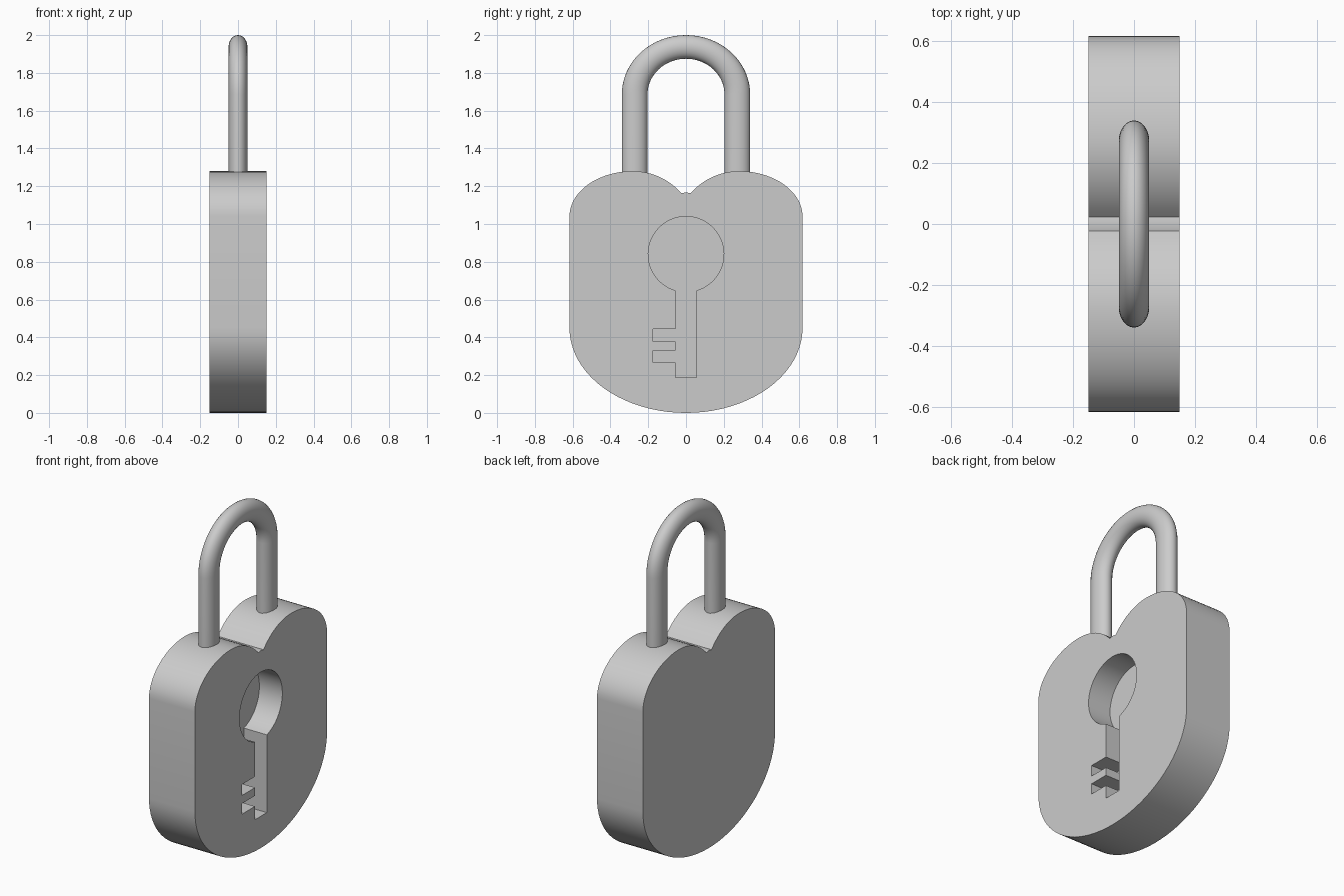
import bpy, bmesh, math
from math import sin, cos, pi, radians

cube = bpy.data.objects.get("Cube")
if cube:
    bpy.data.objects.remove(cube)

steel = bpy.data.materials.new("plain_grey")
steel.use_nodes = True
grey = (0.6, 0.6, 0.6, 1)
steel.diffuse_color = grey
steel.node_tree.nodes["Principled BSDF"].inputs["Base Color"].default_value = grey


def finish(bm, name):
    bmesh.ops.recalc_face_normals(bm, faces=bm.faces[:])
    mesh = bpy.data.meshes.new(name)
    bm.to_mesh(mesh)
    bm.free()
    mesh.materials.append(steel)
    obj = bpy.data.objects.new(name, mesh)
    bpy.context.collection.objects.link(obj)
    return obj


def smooth(obj):
    bpy.ops.object.select_all(action='DESELECT')
    obj.select_set(True)
    bpy.context.view_layer.objects.active = obj
    bpy.ops.object.shade_smooth_by_angle(angle=radians(30))


def prism(name, outline, x0, x1):
    """Extrude a (y, z) outline along x."""
    bm = bmesh.new()
    face = bm.faces.new([bm.verts.new((x0, y, z)) for y, z in outline])
    new = bmesh.ops.extrude_face_region(bm, geom=[face])["geom"]
    verts = [v for v in new if isinstance(v, bmesh.types.BMVert)]
    bmesh.ops.translate(bm, verts=verts, vec=(x1 - x0, 0, 0))
    return finish(bm, name)


def arc(cy, cz, ry, rz, start, end, steps):
    """Points on an elliptical arc, angles in degrees."""
    angles = [radians(start + (end - start) * i / steps) for i in range(steps + 1)]
    return [(cy + ry * cos(a), cz + rz * sin(a)) for a in angles]


# Heart-topped body: rounded bottom, straight sides, two lobes meeting in a notch
W, LOBE = 0.617, 0.28
half = arc(0, 0.45, W, 0.45, -90, 0, 20)
half += arc(LOBE, 1.04, W - LOBE, 0.24, 0, 90, 14)
half += arc(LOBE, 0.90, 0.355, 0.38, 90, 142, 9)[1:-1]
half.append((0, 1.168))
mirrored = [(-y, z) for y, z in reversed(half[1:-1])]
body = prism("lock_body", half + mirrored, -0.15, 0.15)

# Key-shaped recess in the +x face
S, T = 0.055, -0.175
gap = math.degrees(math.asin(S / 0.2))
key = arc(0, 0.84, 0.2, 0.2, -90 + gap, 270 - gap, 48)
key += [(-S, 0.443), (T, 0.443), (T, 0.378), (-S, 0.378),
        (-S, 0.33), (T, 0.33), (T, 0.267), (-S, 0.267),
        (-S, 0.188), (S, 0.188)]
cutter = prism("key_cutter", key, 0.0, 0.3)
cutter.hide_render = True
cutter.hide_set(True)
cut = body.modifiers.new("key_recess", 'BOOLEAN')
cut.operation, cut.solver, cut.object = 'DIFFERENCE', 'EXACT', cutter
bpy.context.view_layer.objects.active = body
bpy.ops.object.modifier_apply(modifier=cut.name)
bpy.data.objects.remove(cutter)
smooth(body)

# Shackle: oval tube swept up one leg, over the arch and down the other
SIDES, SPRING, FOOT = 24, 1.685, 1.15
path = [(0.272, FOOT, 0)]
path += [(0.272 * cos(a), SPRING + 0.2525 * sin(a), a)
         for a in (pi * i / 32 for i in range(33))]
path.append((-0.272, FOOT, pi))
bm = bmesh.new()
rings = []
for y, z, a in path:
    ring = []
    for k in range(SIDES):
        t = 2 * pi * k / SIDES
        ring.append(bm.verts.new((0.05 * sin(t),
                                  y + 0.068 * cos(t) * cos(a),
                                  z + 0.0625 * cos(t) * sin(a))))
    rings.append(ring)
for lower, upper in zip(rings, rings[1:]):
    for k in range(SIDES):
        n = (k + 1) % SIDES
        bm.faces.new((lower[k], lower[n], upper[n], upper[k]))
bm.faces.new(rings[0])
bm.faces.new(rings[-1])
smooth(finish(bm, "shackle"))
